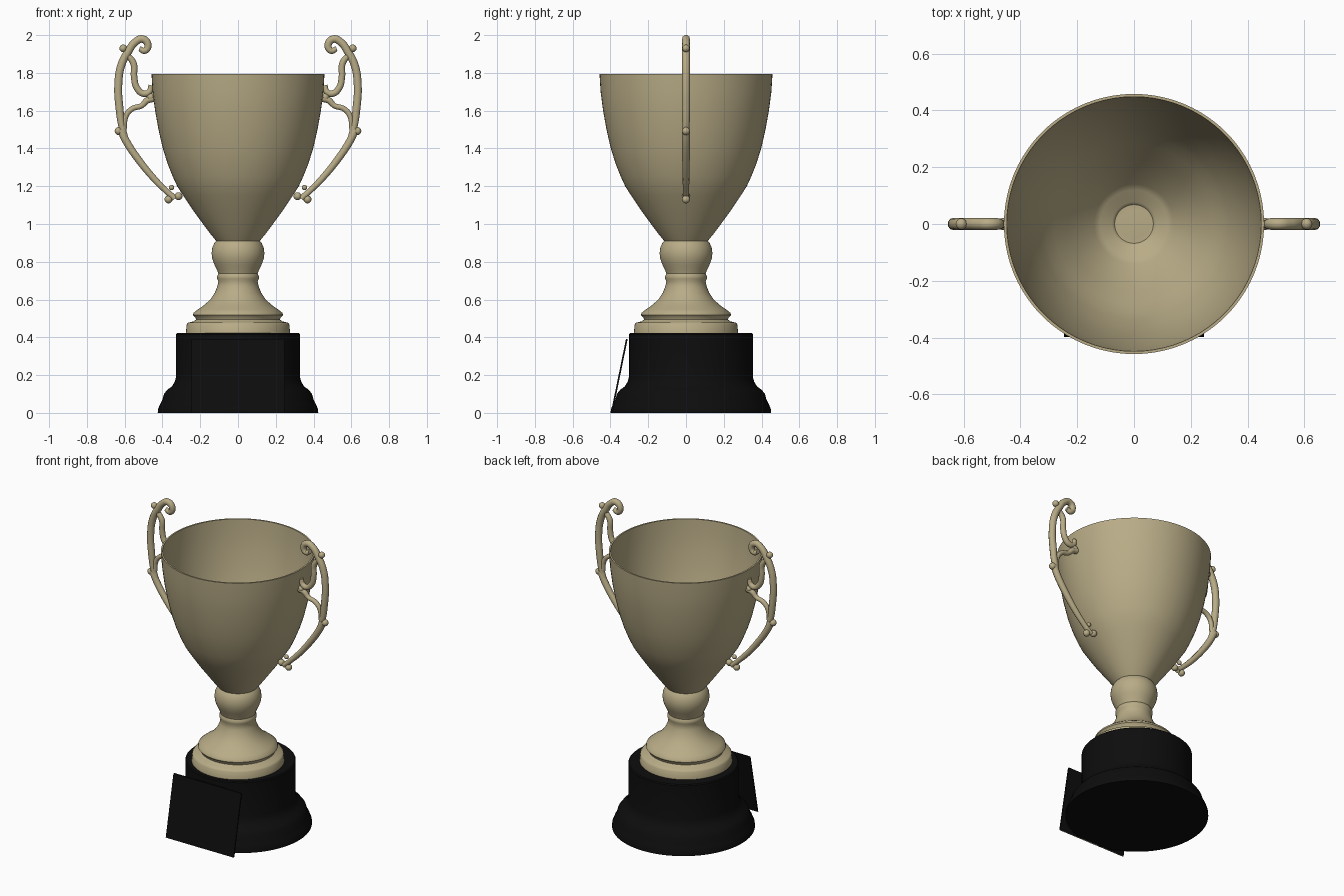
import bpy, bmesh, math
from mathutils import Vector

if "Cube" in bpy.data.objects:
    bpy.data.objects.remove(bpy.data.objects["Cube"])


def material(name, rgb):
    m = bpy.data.materials.new(name)
    m.diffuse_color = (*rgb, 1)
    m.use_nodes = True
    m.node_tree.nodes["Principled BSDF"].inputs["Base Color"].default_value = m.diffuse_color
    return m


GOLD = material("pale_gold", (0.48, 0.41, 0.24))
BLACK = material("black", (0.004, 0.004, 0.004))


def finish(ob, mat, angle=40):
    if not ob.data.materials:
        ob.data.materials.append(mat)
    bpy.ops.object.select_all(action='DESELECT')
    ob.select_set(True)
    bpy.context.view_layer.objects.active = ob
    bpy.ops.object.shade_smooth_by_angle(angle=math.radians(angle))


def lathe(name, profile, mat, y=0.0, n=80):
    """Turn a list of (radius, height) around a vertical axis."""
    bm = bmesh.new()
    rings = []
    for r, z in profile:
        if r == 0:
            rings.append([bm.verts.new((0, y, z))] * n)
        else:
            rings.append([bm.verts.new((r * math.cos(2 * math.pi * i / n),
                                        y + r * math.sin(2 * math.pi * i / n), z)) for i in range(n)])
    for a, b in zip(rings, rings[1:]):
        for i in range(n):
            j = (i + 1) % n
            quad = list(dict.fromkeys((a[i], a[j], b[j], b[i])))
            bm.faces.new(quad)
    bmesh.ops.recalc_face_normals(bm, faces=bm.faces)
    me = bpy.data.meshes.new(name)
    bm.to_mesh(me)
    bm.free()
    ob = bpy.data.objects.new(name, me)
    bpy.context.collection.objects.link(ob)
    finish(ob, mat)
    return ob


def tube(name, pts, side):
    """Smooth tapered rod through (x, z, radius) points in the handle plane."""
    cu = bpy.data.curves.new(name, 'CURVE')
    cu.dimensions = '3D'
    cu.bevel_depth = 1.0
    cu.bevel_resolution = 3
    cu.resolution_u = 8
    cu.use_fill_caps = True
    sp = cu.splines.new('BEZIER')
    sp.bezier_points.add(len(pts) - 1)
    for p, (x, z, r) in zip(sp.bezier_points, pts):
        p.co = (side * x, 0, z)
        p.radius = r
        p.handle_left_type = p.handle_right_type = 'AUTO'
    ob = bpy.data.objects.new(name, cu)
    bpy.context.collection.objects.link(ob)
    bpy.ops.object.select_all(action='DESELECT')
    ob.select_set(True)
    bpy.context.view_layer.objects.active = ob
    bpy.ops.object.convert(target='MESH')
    finish(bpy.context.view_layer.objects.active, GOLD, 60)


def knob(name, x, z, r):
    bpy.ops.mesh.primitive_uv_sphere_add(segments=16, ring_count=10, radius=r, location=(x, 0, z))
    ob = bpy.context.object
    ob.name = name
    finish(ob, GOLD, 60)


# Bowl: outside wall, rim, inside wall and stepped floor
outer = [(0.115, 0.91), (0.148, 0.95), (0.185, 1.0), (0.24, 1.075), (0.29, 1.15), (0.322, 1.2),
         (0.345, 1.25), (0.373, 1.32), (0.398, 1.4), (0.421, 1.5), (0.439, 1.6), (0.452, 1.7), (0.458, 1.795)]
inner = [(r - 0.01, z) for r, z in reversed(outer[2:])]
floor = [(0.14, 0.962), (0.12, 0.94), (0.078, 0.932), (0.068, 0.92), (0, 0.92)]
lathe("cup_bowl", outer + inner + floor, GOLD)

# Stem and flared foot
lathe("stem_and_foot", [
    (0, 0.925), (0.112, 0.915), (0.125, 0.9), (0.136, 0.875), (0.14, 0.845), (0.136, 0.815), (0.125, 0.785),
    (0.111, 0.757), (0.104, 0.737), (0.11, 0.725), (0.11, 0.71), (0.104, 0.698), (0.109, 0.67),
    (0.123, 0.635), (0.147, 0.6), (0.18, 0.57), (0.212, 0.548), (0.235, 0.53), (0.238, 0.518),
    (0.226, 0.505), (0.222, 0.494), (0.235, 0.484), (0.264, 0.478), (0.272, 0.468), (0.276, 0.42), (0, 0.42)], GOLD)

# Black plinth, set slightly back
lathe("plinth", [
    (0, 0.422), (0.322, 0.422), (0.328, 0.416), (0.328, 0.19), (0.335, 0.165), (0.35, 0.14), (0.375, 0.122),
    (0.392, 0.1), (0.4, 0.07), (0.413, 0.045), (0.424, 0.018), (0.425, 0), (0, 0)], BLACK, y=0.026)

# Leaning front plate
bm = bmesh.new()
bmesh.ops.create_cube(bm, size=1)
for v in bm.verts:
    top = v.co.z > 0
    v.co = Vector((math.copysign(0.246, v.co.x),
                   (-0.318 if top else -0.398) + (0.009 if v.co.y > 0 else 0),
                   0.39 if top else 0.0))
bm.normal_update()
for f in bm.faces:
    f.material_index = 1 if f.normal.z < -0.8 else 0
me = bpy.data.meshes.new("front_plate")
bm.to_mesh(me)
bm.free()
me.materials.append(BLACK)
me.materials.append(GOLD)
plate = bpy.data.objects.new("front_plate", me)
bpy.context.collection.objects.link(plate)

# Scrolled handles on both sides
for side, tag in ((1, "right"), (-1, "left")):
    tube("handle_lower_" + tag, [(0.335, 1.135, 0.017), (0.38, 1.175, 0.016), (0.44, 1.235, 0.018),
                                 (0.53, 1.345, 0.02), (0.59, 1.435, 0.021), (0.622, 1.5, 0.021)], side)
    tube("handle_upper_" + tag, [(0.585, 1.43, 0.014), (0.613, 1.51, 0.019), (0.627, 1.61, 0.022),
                                 (0.634, 1.73, 0.022), (0.618, 1.84, 0.022), (0.58, 1.915, 0.022),
                                 (0.545, 1.962, 0.021), (0.505, 1.979, 0.021), (0.477, 1.95, 0.02),
                                 (0.492, 1.918, 0.018), (0.522, 1.928, 0.014)], side)
    tube("handle_hook_" + tag, [(0.59, 1.9, 0.016), (0.553, 1.85, 0.018), (0.55, 1.78, 0.018),
                                (0.535, 1.72, 0.018), (0.5, 1.69, 0.018), (0.47, 1.7, 0.017),
                                (0.462, 1.735, 0.012)], side)
    tube("handle_branch_" + tag, [(0.447, 1.665, 0.02), (0.48, 1.655, 0.018), (0.51, 1.627, 0.015),
                                  (0.56, 1.61, 0.015), (0.592, 1.575, 0.015), (0.603, 1.5, 0.014)], side)
    for part, x, z, r in (("foot_inner", 0.315, 1.147, 0.021), ("foot_outer", 0.368, 1.13, 0.021),
                          ("foot_tip", 0.352, 1.193, 0.014), ("elbow", 0.632, 1.492, 0.021),
                          ("shoulder", 0.608, 1.93, 0.02), ("mount", 0.462, 1.672, 0.021)):
        knob("handle_%s_%s" % (part, tag), side * x, z, r)
